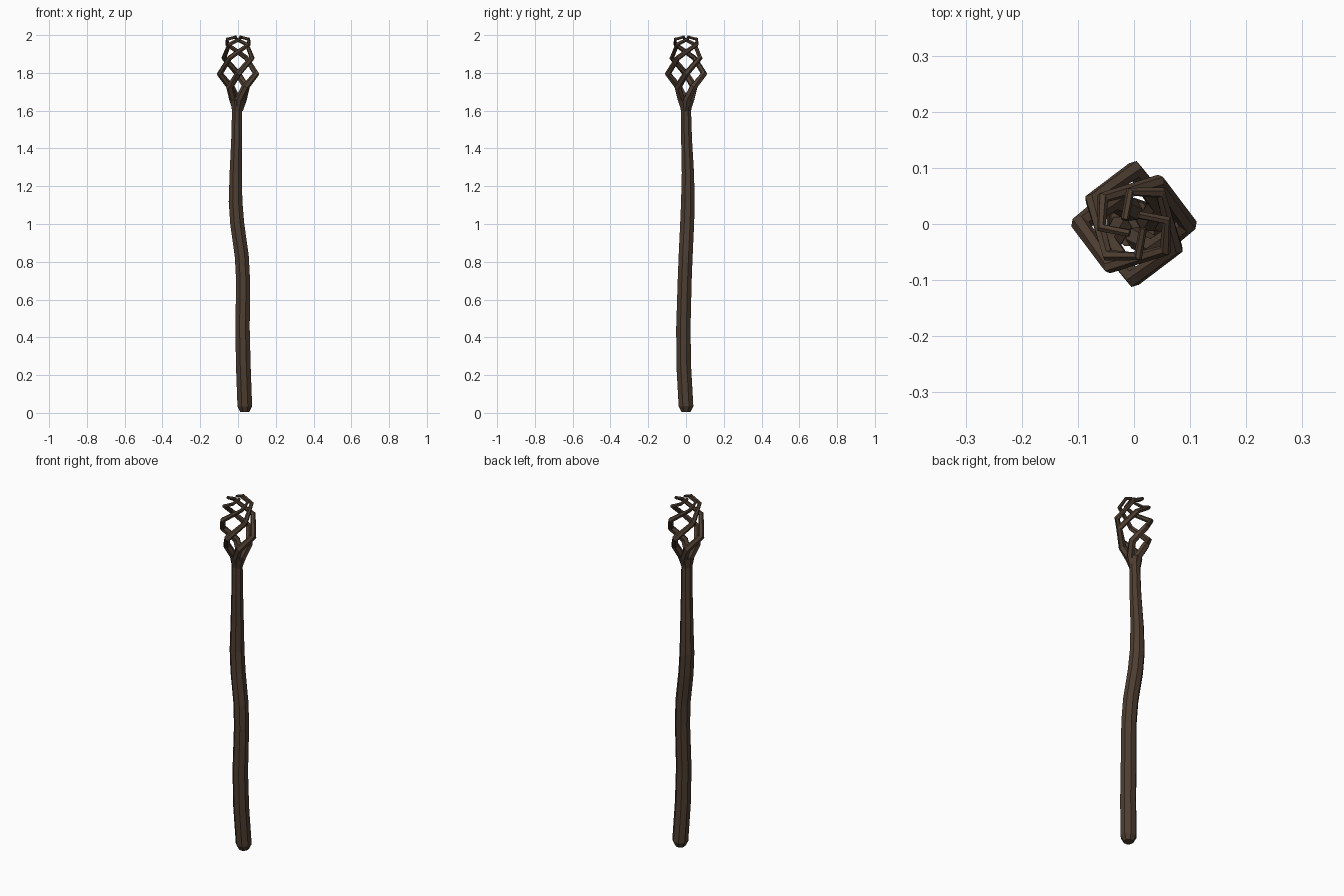
import bpy, bmesh
from math import cos, sin, pi, radians
from mathutils import Vector

if "Cube" in bpy.data.objects:
    bpy.data.objects.remove(bpy.data.objects["Cube"])

wood = bpy.data.materials.new("dark_wood")
wood.diffuse_color = (0.075, 0.047, 0.03, 1)
wood.use_nodes = True
wood.node_tree.nodes["Principled BSDF"].inputs["Base Color"].default_value = wood.diffuse_color


def tube(name, path, sides, turn=0.0):
    """Sweep a flat-faced polygon along (x, y, z, radius) points."""
    pts = [Vector(p[:3]) for p in path]
    bm = bmesh.new()
    rings, u = [], Vector((1, 0, 0))
    for i, p in enumerate(pts):
        a, b = pts[max(i - 1, 0)], pts[min(i + 1, len(pts) - 1)]
        if 0 < i < len(pts) - 1:
            t = ((p - a).normalized() + (b - p).normalized()).normalized()
        else:
            t = (b - a).normalized()
        u = (u - t * u.dot(t)).normalized()
        v = t.cross(u)
        r = path[i][3]
        rings.append([bm.verts.new(p + r * (u * cos(turn + 2 * pi * k / sides) + v * sin(turn + 2 * pi * k / sides)))
                      for k in range(sides)])
    for lo, hi in zip(rings, rings[1:]):
        for k in range(sides):
            n = (k + 1) % sides
            bm.faces.new((lo[k], lo[n], hi[n], hi[k]))
    bm.faces.new(rings[0][::-1])
    bm.faces.new(rings[-1])
    me = bpy.data.meshes.new(name)
    bm.to_mesh(me)
    bm.free()
    me.materials.append(wood)
    ob = bpy.data.objects.new(name, me)
    bpy.context.collection.objects.link(ob)
    return ob


# Crooked shaft with a chamfered foot and flared neck
tube("shaft", [
    (0.036, 0.0, 0.005, 0.026), (0.036, 0.0, 0.035, 0.042),
    (0.028, -0.012, 0.25, 0.042), (0.024, -0.014, 0.45, 0.041),
    (0.027, -0.007, 0.70, 0.040), (0.020, -0.002, 0.83, 0.040),
    (-0.004, 0.006, 1.00, 0.040), (-0.013, 0.010, 1.12, 0.039),
    (-0.012, 0.010, 1.27, 0.035), (-0.007, 0.003, 1.45, 0.031),
    (-0.005, 0.0, 1.60, 0.029), (-0.002, 0.0, 1.655, 0.042)], 8, pi / 8)

# Spiralling cage of four tapering branches: (angle, ring radius, z, thickness)
spiral = [(-95, 0.012, 1.60, 0.014), (-78, 0.026, 1.66, 0.021), (-48, 0.058, 1.725, 0.020),
          (0, 0.096, 1.795, 0.017), (60, 0.086, 1.88, 0.014),
          (140, 0.073, 1.95, 0.011), (187, 0.058, 1.978, 0.009),
          (245, 0.018, 1.991, 0.007)]
for i in range(4):
    tube(f"cage_branch_{i + 1}",
         [(r * cos(radians(a + 90 * i)), r * sin(radians(a + 90 * i)), z, w)
          for a, r, z, w in spiral], 6)
